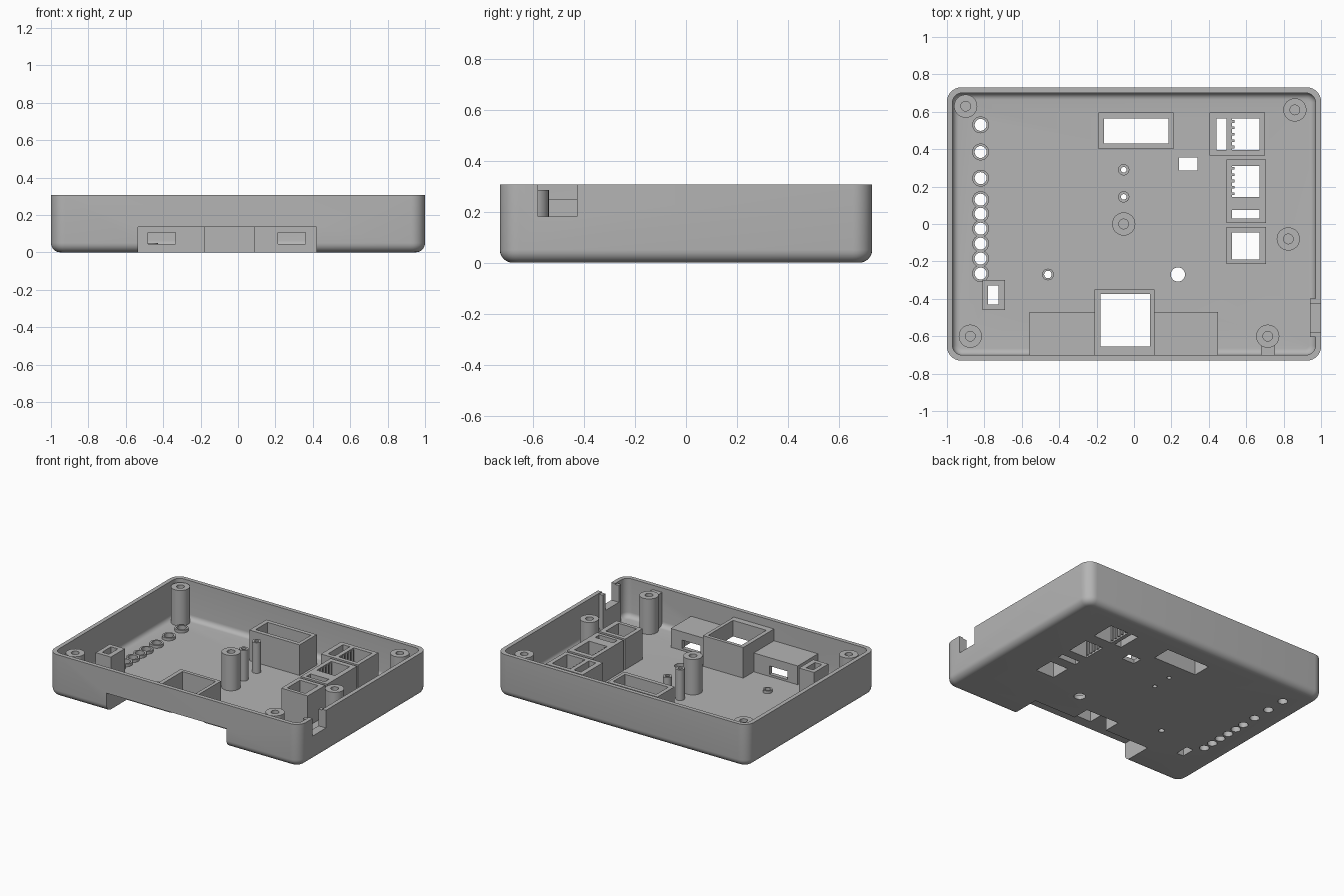
import bpy, bmesh
from mathutils import Matrix, Vector

cube = bpy.data.objects.get("Cube")
if cube:
    bpy.data.objects.remove(cube, do_unlink=True)

grey = bpy.data.materials.new("grey plastic")
grey.use_nodes = True
grey.diffuse_color = (0.46, 0.46, 0.46, 1)
grey.node_tree.nodes["Principled BSDF"].inputs["Base Color"].default_value = grey.diffuse_color

FLOOR, WALL, BOX_TOP, POST_TOP = 0.03, 0.03, 0.25, 0.285
LOW, FAR = -0.2, 0.6          # cutter limits below and above the case
SEAT = FLOOR - 0.01           # parts are sunk slightly into the floor


def add_box(bm, x0, x1, y0, y1, z0, z1):
    size = Vector((x1 - x0, y1 - y0, z1 - z0))
    mid = Vector((x0 + x1, y0 + y1, z0 + z1)) / 2
    return bmesh.ops.create_cube(bm, size=1, matrix=Matrix.Translation(mid) @ Matrix.Diagonal(size).to_4x4())


def add_cylinder(bm, x, y, r, z0, z1):
    bmesh.ops.create_cone(bm, cap_ends=True, segments=32, radius1=r, radius2=r, depth=z1 - z0,
                          matrix=Matrix.Translation((x, y, (z0 + z1) / 2)))


def finish(name, bm):
    mesh = bpy.data.meshes.new(name)
    bm.to_mesh(mesh)
    bm.free()
    mesh.materials.append(grey)
    obj = bpy.data.objects.new(name, mesh)
    bpy.context.collection.objects.link(obj)
    return obj


def solids(name, boxes=(), rounds=()):
    bm = bmesh.new()
    for b in boxes:
        add_box(bm, *b)
    for c in rounds:
        add_cylinder(bm, *c)
    return finish(name, bm)


def rounded_tub(name, inset, z0, z1, radius, fillet):
    bm = bmesh.new()
    add_box(bm, inset - 1, 1 - inset, inset - 0.73, 0.73 - inset, z0, z1)
    upright = [e for e in bm.edges if abs(e.verts[0].co.z - e.verts[1].co.z) > 0.1]
    bmesh.ops.bevel(bm, geom=upright, offset=radius, segments=8, profile=0.5, affect='EDGES')
    rim = [e for e in bm.edges if all(abs(v.co.z - z0) < 1e-4 for v in e.verts)]
    bmesh.ops.bevel(bm, geom=rim, offset=fillet, segments=6, profile=0.5, affect='EDGES')
    return finish(name, bm)


def cut(obj, *cutters):
    mods = []
    for c in cutters:
        m = obj.modifiers.new("cut", 'BOOLEAN')
        m.operation, m.solver, m.object = 'DIFFERENCE', 'EXACT', c
        mods.append(m)
    graph = bpy.context.evaluated_depsgraph_get()
    mesh = bpy.data.meshes.new_from_object(obj.evaluated_get(graph))
    obj.modifiers.clear()
    obj.data = mesh


def discard(*objs):
    for o in objs:
        bpy.data.objects.remove(o, do_unlink=True)


# Hollow boxes: outer rectangle, then the openings inside it
wells = {
    "display_well": ((-0.19, 0.21, 0.40, 0.595), [(-0.16, 0.185, 0.43, 0.565)]),
    "switch_well": ((-0.81, -0.69, -0.46, -0.30), [(-0.78, -0.725, -0.43, -0.33)]),
    "rear_socket_well": ((0.405, 0.70, 0.365, 0.595),
                         [(0.44, 0.495, 0.395, 0.565), (0.525, 0.67, 0.395, 0.565)]),
    "middle_socket_well": ((0.495, 0.705, 0.005, 0.345),
                           [(0.525, 0.67, 0.145, 0.31), (0.525, 0.67, 0.03, 0.075)]),
    "front_socket_well": ((0.495, 0.705, -0.215, -0.015), [(0.525, 0.67, -0.19, -0.045)]),
}
light_rows = [0.53, 0.385, 0.245, 0.13, 0.055, -0.025, -0.105, -0.185, -0.265]

# Pierced small cylinders: x, y, outer radius, hole radius, top
collars = [(-0.82, y, 0.045, 0.032, 0.05) for y in light_rows]
collars += [(-0.055, 0.29, 0.03, 0.015, BOX_TOP), (-0.055, 0.145, 0.03, 0.015, BOX_TOP),
            (-0.46, -0.27, 0.031, 0.02, 0.05)]

# Shared cutters
recess_cut = solids("recess_cutter", [(-0.535, 0.42, -0.9, -0.50, LOW, 0.135)])
shaft_cut = solids("shaft_cutter", [(-0.18, 0.085, -0.655, -0.375, LOW, FAR)])
notch_cut = solids("notch_cutter", [(0.9, 1.1, -0.58, -0.428, 0.18, FAR)])
floor_cut = solids("floor_cutter",
                   [(*o, LOW, FAR) for _, opens in wells.values() for o in opens]
                   + [(0.24, 0.34, 0.285, 0.355, LOW, FAR)],
                   [(x, y, h, LOW, FAR) for x, y, r, h, t in collars]
                   + [(0.235, -0.27, 0.038, LOW, FAR)])

# Outer case
case = rounded_tub("case_shell", 0, 0, 0.307, 0.075, 0.05)
cavity = rounded_tub("cavity_cutter", WALL, FLOOR, FAR, 0.05, 0.035)
cut(case, cavity, recess_cut, shaft_cut, notch_cut, floor_cut)

# Thickened frame around the side notch
frame = solids("notch_frame", [(0.94, 0.98, -0.605, -0.398, SEAT, 0.30)])
cut(frame, notch_cut)

# Front recess housing with two windows, and the taller central shaft
housing = solids("recess_housing", [(-0.56, 0.45, -0.71, -0.47, SEAT, 0.165)])
windows = solids("window_cutter", [(x, x + 0.145, -0.6, -0.4, 0.045, 0.105) for x in (-0.48, 0.215)])
cut(housing, recess_cut, shaft_cut, windows)
shaft = solids("central_shaft", [(-0.21, 0.11, -0.71, -0.35, SEAT, BOX_TOP)])
cut(shaft, recess_cut, shaft_cut)

# Wells over the floor openings
for name, (outer, _) in wells.items():
    cut(solids(name, [(*outer, SEAT, BOX_TOP)]), floor_cut)

# Contact ribs inside the two larger sockets
solids("contact_ribs", [(0.52, 0.536, y + i * 0.034, y + i * 0.034 + 0.014, 0.01, BOX_TOP - 0.005)
                        for y in (0.405, 0.155) for i in range(5)])

# Light collars and slim guide tubes
for i, (x, y, r, h, top) in enumerate(collars):
    kind = "light_collar" if i < len(light_rows) else "guide_tube"
    cut(solids(f"{kind}_{i + 1}", rounds=[(x, y, r, SEAT, top)]), floor_cut)

# Screw posts with blind holes
posts = [(-0.9, 0.63), (0.86, 0.61), (0.825, -0.08), (-0.875, -0.6), (0.715, -0.6), (-0.055, 0)]
post_cut = solids("post_cutter", rounds=[(x, y, 0.026, 0.08, FAR) for x, y in posts])
for i, (x, y) in enumerate(posts):
    cut(solids(f"screw_post_{i + 1}", rounds=[(x, y, 0.062, SEAT, POST_TOP)]), post_cut)

# Web tying the front post to the wall
solids("post_web", [(0.68, 0.755, -0.71, -0.65, SEAT, POST_TOP - 0.01)])

discard(recess_cut, shaft_cut, notch_cut, floor_cut, cavity, windows, post_cut)

# Smooth the curves, keep the corners sharp
bpy.ops.object.select_all(action='DESELECT')
for obj in bpy.context.collection.objects:
    if obj.type == 'MESH':
        obj.select_set(True)
        bpy.context.view_layer.objects.active = obj
bpy.ops.object.shade_smooth_by_angle(angle=0.6)
